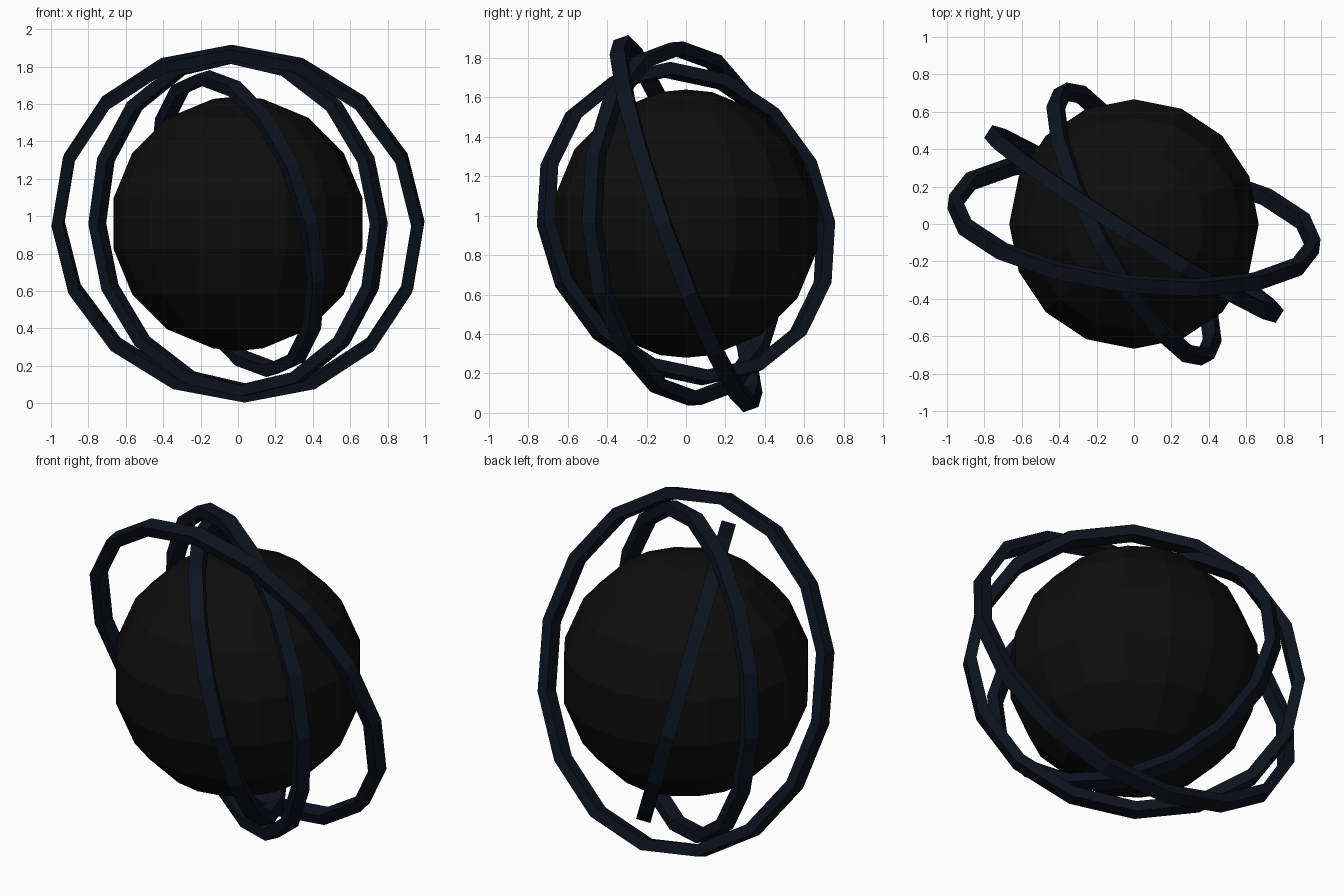
import bpy, bmesh, math
from mathutils import Vector

if "Cube" in bpy.data.objects:
    bpy.data.objects.remove(bpy.data.objects["Cube"])

CENTRE = Vector((0, 0, 0.96))
SEGS = 16


def material(name, rgb):
    m = bpy.data.materials.new(name)
    m.diffuse_color = (*rgb, 1)
    m.use_nodes = True
    m.node_tree.nodes["Principled BSDF"].inputs["Base Color"].default_value = m.diffuse_color
    return m


def finish(bm, name, mat):
    bmesh.ops.recalc_face_normals(bm, faces=bm.faces)
    me = bpy.data.meshes.new(name)
    bm.to_mesh(me)
    bm.free()
    me.materials.append(mat)
    ob = bpy.data.objects.new(name, me)
    ob.location = CENTRE
    bpy.context.collection.objects.link(ob)
    return ob


def circle_point(u, v, i, r):
    a = 2 * math.pi * i / SEGS
    return u * (r * math.cos(a)) + v * (r * math.sin(a))


def bridge(bm, a, b):
    for i in range(SEGS):
        j = (i + 1) % SEGS
        bm.faces.new((a[i], a[j], b[j], b[i]))


def ring(name, normal, outer, mat, depth=0.063, width=0.08):
    # Rectangular-section hoop with one corner at its highest point
    n = Vector(normal).normalized()
    u = (Vector((0, 0, 1)) - n * n.z).normalized()
    v = n.cross(u)
    bm = bmesh.new()
    section = [(outer, -1), (outer, 1), (outer - depth, 1), (outer - depth, -1)]
    loops = [[bm.verts.new(circle_point(u, v, i, r) + n * (s * width / 2))
              for i in range(SEGS)] for r, s in section]
    for k in range(4):
        bridge(bm, loops[k], loops[(k + 1) % 4])
    return finish(bm, name, mat)


def globe(name, r, mat):
    # Faceted ball, with a flat band round the middle and shallow caps
    bm = bmesh.new()
    x, y, z = Vector((1, 0, 0)), Vector((0, 1, 0)), Vector((0, 0, 1))
    lats = [math.radians(-78.75 + 22.5 * k) for k in range(8)]
    loops = [[bm.verts.new(circle_point(x, y, i, r * math.cos(t)) + z * r * math.sin(t))
              for i in range(SEGS)] for t in lats]
    for a, b in zip(loops, loops[1:]):
        bridge(bm, a, b)
    for loop, s in ((loops[0], -1), (loops[-1], 1)):
        pole = bm.verts.new((0, 0, s * r))
        for i in range(SEGS):
            bm.faces.new((loop[i], loop[(i + 1) % SEGS], pole))
    return finish(bm, name, mat)


black = material("black", (0.004, 0.004, 0.004))
navy = material("dark_navy", (0.004, 0.006, 0.012))

globe("core_sphere", 0.68, black)
ring("outer_ring", (0.112, 0.936, 0.332), 1.0, navy)
ring("middle_ring", (0.535, 0.843, 0.06), 0.923, navy)
ring("inner_ring", (0.854, 0.456, 0.25), 0.837, navy)
